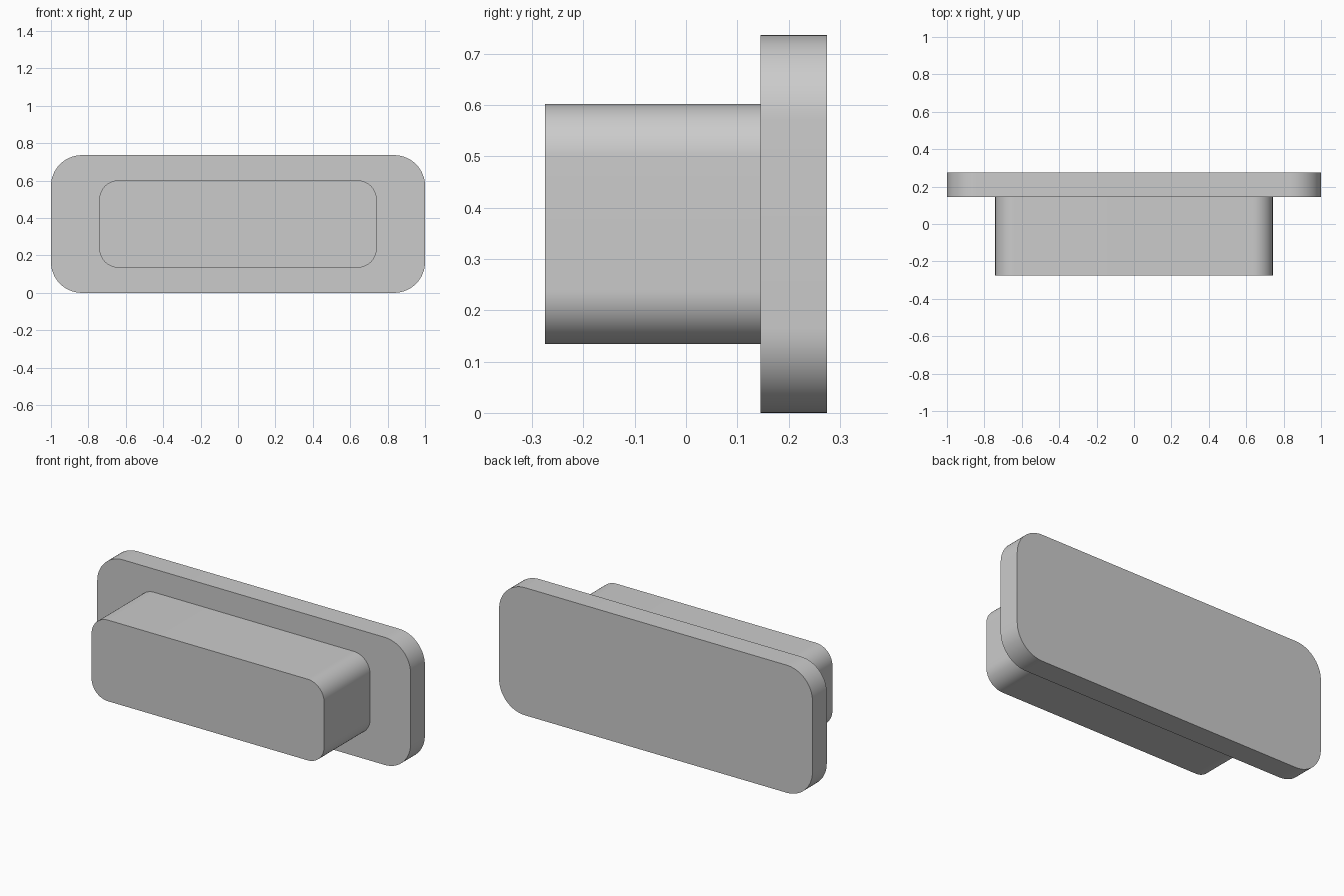
import bpy
import bmesh
from math import cos, sin, pi, radians

if "Cube" in bpy.data.objects:
    bpy.data.objects.remove(bpy.data.objects["Cube"], do_unlink=True)

GREY = (0.6, 0.6, 0.6, 1.0)
grey = bpy.data.materials.new("plain_grey")
grey.use_nodes = True
grey.diffuse_color = GREY
grey.node_tree.nodes["Principled BSDF"].inputs["Base Color"].default_value = GREY

MID_Z = 0.368
CORNER_STEPS = 16


def rounded_slab(name, half_w, half_h, radius, y_front, y_back):
    """Rounded rectangle in the xz plane, extruded along y."""
    bm = bmesh.new()
    outline = []
    for i, (sx, sz) in enumerate([(1, 1), (-1, 1), (-1, -1), (1, -1)]):
        for k in range(CORNER_STEPS + 1):
            a = (i + k / CORNER_STEPS) * pi / 2
            x = sx * (half_w - radius) + radius * cos(a)
            z = MID_Z + sz * (half_h - radius) + radius * sin(a)
            outline.append(bm.verts.new((x, y_front, z)))
    face = bm.faces.new(outline)
    extruded = bmesh.ops.extrude_face_region(bm, geom=[face], use_keep_orig=True)
    moved = [v for v in extruded["geom"] if isinstance(v, bmesh.types.BMVert)]
    bmesh.ops.translate(bm, verts=moved, vec=(0, y_back - y_front, 0))
    bmesh.ops.recalc_face_normals(bm, faces=bm.faces)
    mesh = bpy.data.meshes.new(name)
    bm.to_mesh(mesh)
    bm.free()
    mesh.materials.append(grey)
    obj = bpy.data.objects.new(name, mesh)
    bpy.context.collection.objects.link(obj)
    bpy.ops.object.select_all(action="DESELECT")
    obj.select_set(True)
    bpy.context.view_layer.objects.active = obj
    bpy.ops.object.shade_smooth_by_angle(angle=radians(30))
    return obj


# Wide flange at the back, narrower plug in front
rounded_slab("flange_plate", 1.0, 0.368, 0.165, 0.145, 0.275)
rounded_slab("plug_block", 0.742, 0.234, 0.105, -0.275, 0.145)
